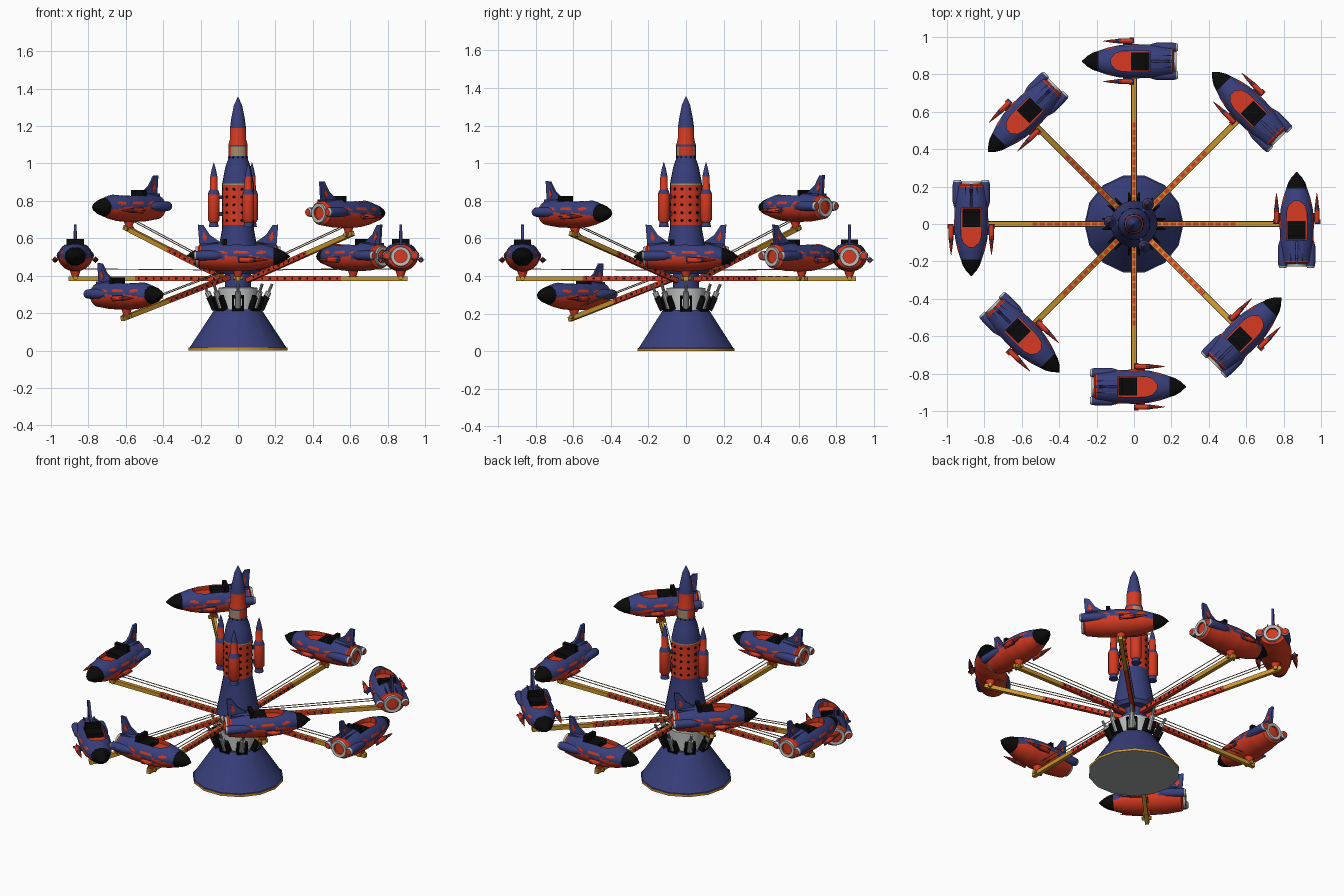
import bpy, bmesh, math
from mathutils import Matrix, Vector

if "Cube" in bpy.data.objects:
    bpy.data.objects.remove(bpy.data.objects["Cube"])

PALETTE = [("blue", (.04, .05, .2)), ("red", (.67, .042, .015)), ("black", (.003, .003, .003)),
           ("gold", (.6, .3, .025)), ("light_grey", (.5, .51, .51)), ("mid_grey", (.35, .37, .36)),
           ("tan", (.4, .26, .14))]
BLUE, RED, BLACK, GOLD, LIGHT, GREY, TAN = range(7)
mats = []
for name, col in PALETTE:
    m = bpy.data.materials.new(name)
    m.diffuse_color = (*col, 1)
    m.use_nodes = True
    m.node_tree.nodes["Principled BSDF"].inputs["Base Color"].default_value = m.diffuse_color
    mats.append(m)
T, R, I = Matrix.Translation, Matrix.Rotation, Matrix.Identity(4)
ALONG_X = R(math.pi / 2, 4, 'Y')


def make(name, bm, places=(I,), angle=35):
    """Finish a bmesh and place linked copies of it."""
    bmesh.ops.recalc_face_normals(bm, faces=bm.faces[:])
    for f in bm.faces:
        f.smooth = angle > 0
    for e in bm.edges:
        e.smooth = e.calc_face_angle(0) < math.radians(angle)
    me = bpy.data.meshes.new(name)
    bm.to_mesh(me)
    bm.free()
    for m in mats:
        me.materials.append(m)
    obs = []
    for p in places:
        ob = bpy.data.objects.new(name, me)
        ob.matrix_world = p
        bpy.context.collection.objects.link(ob)
        obs.append(ob)
    return obs


def lathe(bm, profile, sides, mat=I, caps=(None, None)):
    """Profile rows are (radius, height, colour of the band above)."""
    rings = [[bm.verts.new(mat @ Vector((r * math.cos(2 * math.pi * i / sides),
                                         r * math.sin(2 * math.pi * i / sides), z)))
              for i in range(sides)] for r, z, c in profile]
    for k in range(len(rings) - 1):
        for i in range(sides):
            j = (i + 1) % sides
            f = bm.faces.new((rings[k][i], rings[k][j], rings[k + 1][j], rings[k + 1][i]))
            f.material_index = profile[k][2]
    for ring, c, row in ((rings[0], caps[0], profile[0]), (rings[-1], caps[1], profile[-1])):
        f = bm.faces.new(ring)
        f.material_index = row[2] if c is None else c


def box(bm, x, y, z, colour, mat=I):
    c = Vector((sum(x) / 2, sum(y) / 2, sum(z) / 2))
    s = Matrix.Diagonal((x[1] - x[0], y[1] - y[0], z[1] - z[0], 1))
    vs = bmesh.ops.create_cube(bm, size=1, matrix=mat @ T(c) @ s)["verts"]
    for f in {f for v in vs for f in v.link_faces}:
        f.material_index = colour


def rod(bm, a, b, r, colour, sides=8):
    a, b = Vector(a), Vector(b)
    m = T(a) @ (b - a).to_track_quat('Z', 'Y').to_matrix().to_4x4()
    lathe(bm, [(r, 0, colour), (r, (b - a).length, colour)], sides, m)


def plate(bm, pts, y0, y1, colour):
    """Flat outline in x/z extruded along y."""
    a = [bm.verts.new((x, y0, z)) for x, z in pts]
    b = [bm.verts.new((x, y1, z)) for x, z in pts]
    n = len(pts)
    fs = [bm.faces.new(a), bm.faces.new(b)]
    fs += [bm.faces.new((a[i], a[(i + 1) % n], b[(i + 1) % n], b[i])) for i in range(n)]
    for f in fs:
        f.material_index = colour


# --- centre: conical base, hub and tower rocket ---
bm = bmesh.new()
lathe(bm, [(.265, 0, GOLD), (.265, .015, BLUE), (.258, .017, BLUE), (.125, .22, BLUE)], 14, caps=(GREY, BLUE))
make("base", bm, angle=30)
bm = bmesh.new()
lathe(bm, [(.105, .22, LIGHT), (.105, .335, LIGHT), (.07, .34, BLUE), (.07, .42, BLUE)], 16)
make("hub", bm)
bm = bmesh.new()
lathe(bm, [(.11, .41, BLUE), (.125, .43, BLUE), (.085, .65, BLUE), (.085, .67, RED), (.085, .885, TAN), (.085, .892, BLUE),
           (.068, .98, BLUE), (.052, 1.025, BLUE), (.052, 1.04, TAN), (.052, 1.09, BLUE), (.052, 1.1, RED),
           (.044, 1.125, RED), (.043, 1.19, BLUE), (.036, 1.24, BLUE), (.022, 1.31, BLUE), (.002, 1.355, BLUE)], 24)
for f in bm.faces:  # red side panels on the collar
    c = f.calc_center_median()
    if 1.05 < c.z < 1.08 and abs(c.x) > abs(c.y):
        f.material_index = RED
make("tower", bm)
bm = bmesh.new()
for row in range(5):
    for k in range(12):
        a = R(2 * math.pi * (k + .5) / 12, 4, 'Z') @ T((.082, 0, .695 + row * .042)) @ ALONG_X
        lathe(bm, [(.008, 0, BLACK), (.008, .0055, BLACK)], 8, a)
for k in range(12):
    a = R(2 * math.pi * k / 12, 4, 'Z') @ T((.05, 0, 1.032)) @ ALONG_X
    lathe(bm, [(.005, 0, BLACK), (.005, .004, BLACK)], 6, a)
make("tower_holes", bm)

# --- three booster rockets on the tower ---
bm = bmesh.new()
lathe(bm, [(.027, .66, BLUE), (.022, .685, RED), (.032, .7, RED), (.032, .835, BLUE), (.026, .852, BLUE),
           (.021, .86, RED), (.019, .93, BLUE), (.011, .97, BLUE), (.001, 1.005, BLUE)], 14)
box(bm, (-.06, 0), (-.008, .008), (.72, .74), BLUE)
box(bm, (-.06, 0), (-.008, .008), (.81, .83), BLUE)
make("tower_booster", bm, [R(math.radians(a), 4, 'Z') @ T((.13, 0, 0)) for a in (55, 175, 295)])

# --- arms: angle round the hub and lift, in degrees ---
LIFT = {0: 0, 45: 0, 90: 0, 135: 20, 180: 0, 225: -15.5, 270: 0, 315: 17.5}
PIVOT, LEN = .1, .77
spin = {a: R(math.radians(a), 4, 'Z') for a in LIFT}
tips = {a: Vector((PIVOT + LEN * math.cos(math.radians(l)), 0, .385 + LEN * math.sin(math.radians(l))))
        for a, l in LIFT.items()}
bm = bmesh.new()
box(bm, (-.03, .45), (-.012, .012), (-.013, .012), RED)
box(bm, (.45, .805), (-.012, .012), (-.013, .012), GOLD)
box(bm, (0, .45), (-.013, .013), (.0115, .0135), GOLD)
for k in range(11):  # lattice holes along the sides and red panels on top
    x = .03 + k * .04
    w = .007 if k % 2 else .004
    for s in (-1, 1):
        box(bm, (x - w, x + w), (s * .0125 - .001, s * .0125 + .001), (-.005, .006), BLACK)
    box(bm, (x - .014, x + .014), (-.009, .009), (.012, .0142), RED)
make("arm", bm, [spin[a] @ T((PIVOT, 0, .385)) @ R(-math.radians(l), 4, 'Y') for a, l in LIFT.items()], 0)
for a, tip in tips.items():
    bm = bmesh.new()
    for s in (-1, 1):
        rod(bm, (.09, s * .014, .43), tip + Vector((-.02, s * .014, .052)), .0025, TAN, 6)
    make("levelling_cables", bm, [spin[a]])

# --- hydraulic rams ---
bm = bmesh.new()
tilt = T((.12, 0, .225)) @ R(.42, 4, 'Y')
for s in (-1, 1):
    box(bm, (-.012, .022), (s * .026 - .005, s * .026 + .005), (0, .07), BLACK, tilt)
box(bm, (-.012, .022), (-.031, .031), (-.005, .008), BLACK, tilt)
box(bm, (-.012, .008), (-.031, .031), (.062, .074), BLACK, tilt)
rod(bm, tilt @ Vector((.004, 0, 0)), tilt @ Vector((.004, 0, .1)), .016, LIGHT, 10)
rod(bm, tilt @ Vector((.004, 0, .1)), tilt @ Vector((.004, 0, .145)), .008, GREY, 10)
make("hydraulic_ram", bm, spin.values())

# --- ships: local x is forward, origin on the body axis ---
ships = [spin[a] @ T(tip + Vector((0, 0, .118))) @ R(math.pi / 2, 4, 'Z') for a, tip in tips.items()]
FLAT = Matrix.Diagonal((1, 1, .87, 1))
KNOTS = [(-.215, .058), (-.205, .074), (-.12, .087), (0, .092), (.08, .086), (.14, .073), (.19, .056)]


def radius(x):
    for (x0, r0), (x1, r1) in zip(KNOTS, KNOTS[1:]):
        if x <= x1:
            return r0 + (r1 - r0) * (x - x0) / (x1 - x0)
    return KNOTS[-1][1]


bm = bmesh.new()
xs = [-.215] + [-.205 + .395 * i / 48 for i in range(49)]
lathe(bm, [(radius(x), x, BLUE) for x in xs], 64, FLAT @ ALONG_X, (RED, BLACK))
for f in bm.faces:  # red belly with flame-shaped edge
    c = f.calc_center_median()
    flame = ((.19 - c.x) / .13) % 1
    u = ((c.x + .02) / .12) % 1
    streak = abs(c.z - .022) < .007 * (1 - u) + .001 and u < .7 and -.14 < c.x < .15
    if c.z < -.016 + .022 * flame or streak or c.x < -.2:
        f.material_index = RED
body, = make("ship_body_source", bm)
bm = bmesh.new()  # cockpit cutter, rounded at the front
outline = [(-.085, -.055), (.06, -.055), (.1, -.042), (.122, -.015), (.122, .015), (.1, .042), (.06, .055), (-.085, .055)]
lo, hi = [[bm.verts.new((x, y, z)) for x, y in outline] for z in (.035, .2)]
bm.faces.new(lo)
bm.faces.new(hi)
for i in range(8):
    bm.faces.new((lo[i], lo[i - 7], hi[i - 7], hi[i]))
for f in bm.faces:
    f.material_index = RED
cutter, = make("cockpit_cutter", bm, angle=0)
cutter.hide_render = True
mod = body.modifiers.new("cockpit", 'BOOLEAN')
mod.object, mod.operation, mod.solver = cutter, 'DIFFERENCE', 'EXACT'
bpy.context.view_layer.update()
cut = bpy.data.meshes.new_from_object(body.evaluated_get(bpy.context.evaluated_depsgraph_get()))
bpy.data.objects.remove(body)
bpy.data.objects.remove(cutter)
for p in ships:
    ob = bpy.data.objects.new("ship_body", cut)
    ob.matrix_world = p
    bpy.context.collection.objects.link(ob)

bm = bmesh.new()
lathe(bm, [(.057, .186, BLACK), (.046, .22, BLACK), (.028, .25, BLACK), (.002, .278, BLACK)], 24, FLAT @ ALONG_X)
make("nose_cone", bm, ships)
bm = bmesh.new()
box(bm, (-.082, .015), (-.048, .048), (.03, .06), BLACK)
box(bm, (-.084, -.06), (-.046, .046), (.05, .092), BLACK)
make("seat", bm, ships, 0)
bm = bmesh.new()
lathe(bm, [(.034, -.213, RED), (.034, -.226, LIGHT), (.052, -.228, LIGHT), (.054, -.21, LIGHT)], 24, ALONG_X, (RED, LIGHT))
make("tail_nozzle", bm, ships)
bm = bmesh.new()
plate(bm, [(-.215, .17), (-.185, .168), (-.15, .115), (-.085, .07), (-.09, .05), (-.205, .045)], -.007, .007, BLUE)
for s in (-1, 1):
    plate(bm, [(-.185, .135), (-.165, .1), (-.175, .08), (-.19, .1)], s * .008 - .001, s * .008 + .001, RED)
    box(bm, (-.2, -.09), (s * .03 - .003, s * .03 + .003), (.05, .072), BLUE)
make("tail_fin", bm, ships, 0)
bm = bmesh.new()
for s in (-1, 1):  # rear boosters and small side rockets
    lathe(bm, [(.018, -.235, LIGHT), (.024, -.225, BLUE), (.026, -.2, BLUE), (.026, -.12, BLUE), (.018, -.09, BLUE),
               (.002, -.065, BLUE)], 12, T((0, s * .074, .005)) @ ALONG_X, (RED, BLUE))
    lathe(bm, [(.009, .0, BLUE), (.014, .01, RED), (.014, .08, BLUE), (.011, .095, RED), (.008, .125, RED),
               (.001, .165, RED)], 10, T((0, s * .108, -.018)) @ ALONG_X)
    box(bm, (.01, .06), (s * .1 - .016, s * .1 + .016), (-.022, -.014), BLUE)
    box(bm, (0, .025), (s * .111 - .017, s * .111 + .017), (-.02, -.016), RED)
    box(bm, (0, .025), (s * .108 - .002, s * .108 + .002), (-.036, 0), RED)
make("ship_rockets", bm, ships)
bm = bmesh.new()
lathe(bm, [(.016, -.118, RED), (.02, -.1, RED), (.034, -.06, RED)], 12)
rod(bm, (-.028, 0, -.115), (.028, 0, -.115), .012, GOLD, 10)
make("ship_mount", bm, ships)
